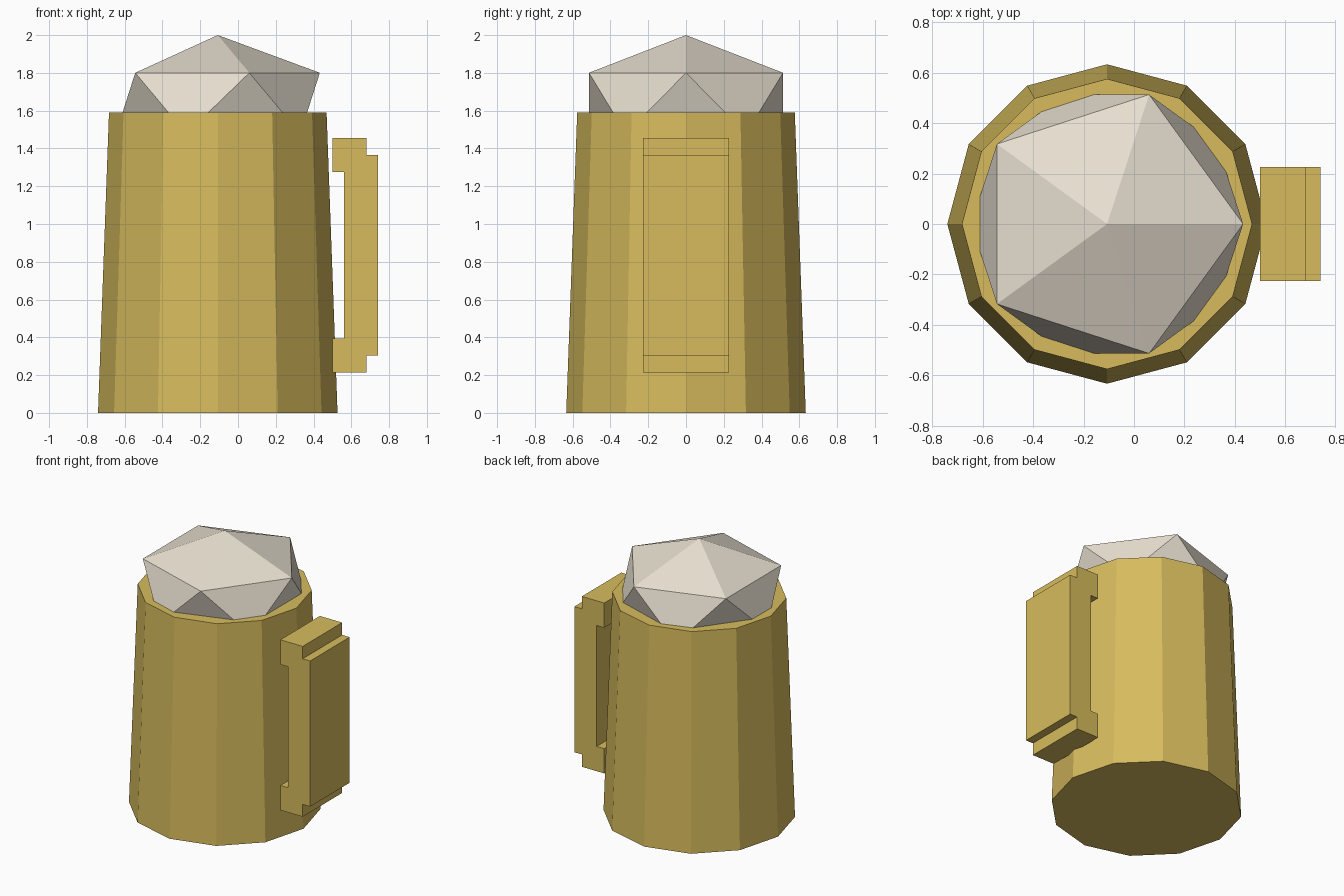
import bpy
import bmesh

if "Cube" in bpy.data.objects:
    bpy.data.objects.remove(bpy.data.objects["Cube"])

CENTRE_X = -0.107


def material(name, colour):
    mat = bpy.data.materials.new(name)
    mat.diffuse_color = (*colour, 1.0)
    mat.use_nodes = True
    mat.node_tree.nodes["Principled BSDF"].inputs["Base Color"].default_value = mat.diffuse_color
    return mat


def add_object(name, bm, mat):
    bmesh.ops.recalc_face_normals(bm, faces=bm.faces[:])
    mesh = bpy.data.meshes.new(name)
    bm.to_mesh(mesh)
    bm.free()
    mesh.materials.append(mat)
    obj = bpy.data.objects.new(name, mesh)
    bpy.context.collection.objects.link(obj)
    return obj


gold = material("gold", (0.68, 0.50, 0.11))
cream = material("cream", (0.80, 0.74, 0.63))

# Mug body: tapered twelve-sided drum with a corner on each axis
bm = bmesh.new()
bmesh.ops.create_cone(bm, cap_ends=True, segments=12,
                      radius1=0.634, radius2=0.576, depth=1.59)
body = add_object("mug_body", bm, gold)
body.location = (CENTRE_X, 0, 0.795)

# Foam: squashed icosahedron sunk into the mug top
bm = bmesh.new()
bmesh.ops.create_icosphere(bm, subdivisions=1, radius=1)
foam = add_object("foam", bm, cream)
foam.location = (CENTRE_X, 0, 1.639)
foam.scale = (0.604, 0.604, 0.361)

# Handle: upper half of the stepped side profile, mirrored and extruded in y
MID_Z, HALF_WIDTH = 0.835, 0.227
upper = [(0.74, 0.53), (0.68, 0.53), (0.68, 0.62),
         (0.50, 0.62), (0.50, 0.44), (0.56, 0.44)]
profile = upper + [(x, -z) for x, z in reversed(upper)]
bm = bmesh.new()
face = bm.faces.new([bm.verts.new((x, -HALF_WIDTH, MID_Z + z)) for x, z in profile])
side = bmesh.ops.extrude_face_region(bm, geom=[face], use_keep_orig=True)
bmesh.ops.translate(bm, vec=(0, 2 * HALF_WIDTH, 0),
                    verts=[v for v in side["geom"] if isinstance(v, bmesh.types.BMVert)])
add_object("handle", bm, gold)
